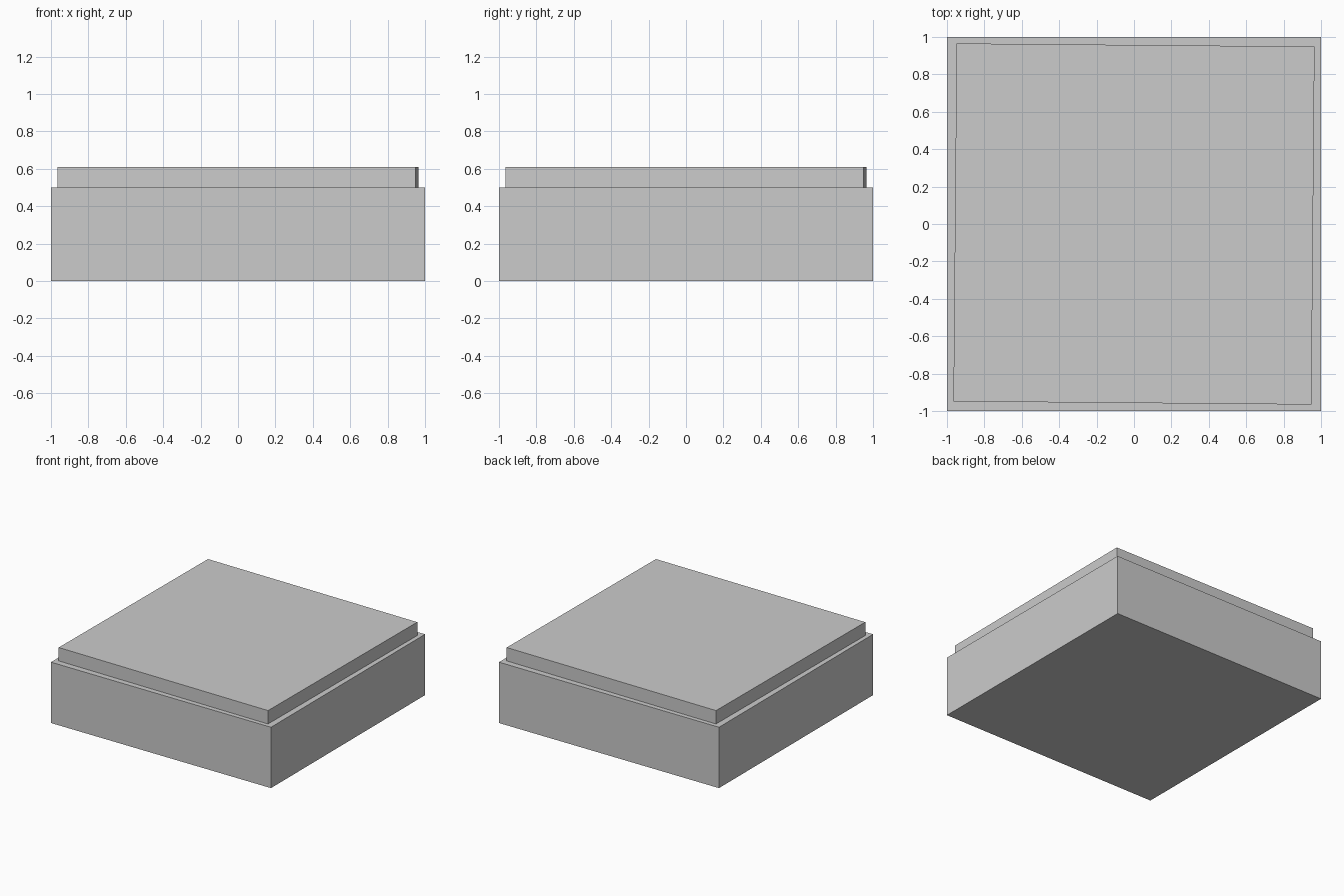
import bpy
from math import radians

if "Cube" in bpy.data.objects:
    bpy.data.objects.remove(bpy.data.objects["Cube"])


def box(name, size, z_bottom, turn=0.0):
    bpy.ops.mesh.primitive_cube_add(
        size=1, location=(0, 0, z_bottom + size[2] / 2), rotation=(0, 0, turn))
    obj = bpy.context.object
    obj.name = name
    obj.scale = size
    bpy.ops.object.transform_apply(location=False, rotation=False, scale=True)
    return obj


# Square base block
box("base_block", (2, 2, 0.5), 0)

# Thinner slab resting on top, turned very slightly clockwise
box("top_slab", (1.914, 1.914, 0.11), 0.5, radians(-0.5))
